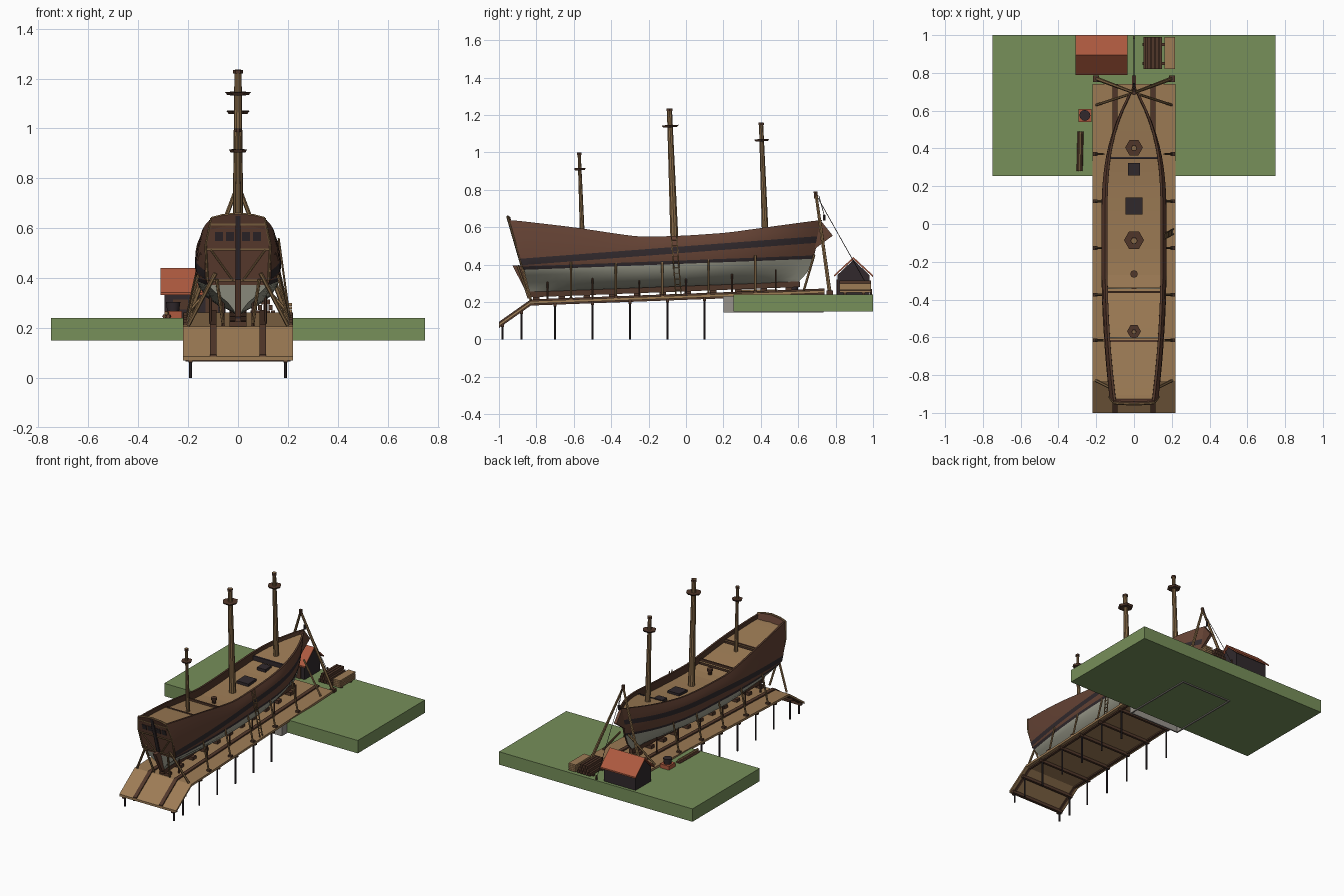
import bpy, bmesh, math
from mathutils import Vector

if "Cube" in bpy.data.objects:
    bpy.data.objects.remove(bpy.data.objects["Cube"])


def material(name, r, g, b):
    m = bpy.data.materials.new(name)
    m.diffuse_color = [(c / 255) ** 2.2 for c in (r, g, b)] + [1]
    m.use_nodes = True
    m.node_tree.nodes["Principled BSDF"].inputs["Base Color"].default_value = m.diffuse_color
    return m


GRASS = material("grass", 118, 142, 90)
PLANK = material("plank_tan", 156, 123, 86)
BROWN = material("hull_brown", 100, 68, 55)
BLACK = material("tarred_black", 52, 45, 48)
GREY = material("tallow_grey", 158, 158, 142)
ROOF = material("roof_tile", 172, 90, 65)
SPAR = material("spar_wood", 134, 106, 73)
STONE = material("stone", 150, 145, 138)
DARK = material("dark_timber", 82, 58, 46)


def mesh(name, verts, faces, *mats, index=None, smooth=None):
    me = bpy.data.meshes.new(name)
    me.from_pydata([tuple(v) for v in verts], [], faces)
    for m in mats:
        me.materials.append(m)
    if index:
        for p, i in zip(me.polygons, index):
            p.material_index = i
    ob = bpy.data.objects.new(name, me)
    bpy.context.collection.objects.link(ob)
    bm = bmesh.new()
    bm.from_mesh(me)
    bmesh.ops.recalc_face_normals(bm, faces=bm.faces)
    bm.to_mesh(me)
    bm.free()
    if smooth:
        bpy.ops.object.select_all(action='DESELECT')
        ob.select_set(True)
        bpy.context.view_layer.objects.active = ob
        bpy.ops.object.shade_smooth_by_angle(angle=math.radians(smooth))
    return ob


CUBE = [(0, 1, 3, 2), (4, 6, 7, 5), (0, 4, 5, 1), (2, 3, 7, 6), (0, 2, 6, 4), (1, 5, 7, 3)]


def box(name, x, y, z, mat, warp=lambda p: p):
    """Box from (low, high) ranges, optionally warped onto the slope or transom."""
    return mesh(name, [warp(Vector((a, b, c))) for a in x for b in y for c in z], CUBE, mat)


def beam(name, a, b, r, mat, r2=None, n=6):
    """Tapered pole between two points."""
    a, b = Vector(a), Vector(b)
    q = (b - a).to_track_quat('Z', 'Y')
    v = [p + q @ Vector((k * math.cos(2 * math.pi * i / n), k * math.sin(2 * math.pi * i / n), 0))
         for p, k in ((a, r), (b, r if r2 is None else r2)) for i in range(n)]
    f = [(i, (i + 1) % n, n + (i + 1) % n, n + i) for i in range(n)]
    return mesh(name, v, f + [tuple(range(n)), tuple(range(n, 2 * n))], mat, smooth=30 if n > 6 else None)


def prism(name, profile, x0, x1, mat, warp=lambda p: p):
    """Side profile of (y, z) points extruded across x."""
    n = len(profile)
    v = [warp(Vector((x, y, z))) for x in (x0, x1) for y, z in profile]
    f = [(i, (i + 1) % n, n + (i + 1) % n, n + i) for i in range(n)]
    return mesh(name, v, f + [tuple(range(n)), tuple(range(n, 2 * n))], mat)


def lerp(pts, t):
    for (a, p), (b, q) in zip(pts, pts[1:]):
        if t <= b:
            return p + (q - p) * max(0, (t - a) / (b - a))
    return pts[-1][1]


def slope(p):
    """Lift onto the inclined slipway."""
    return Vector((p.x, p.y, p.z + 0.235 + 0.038 * p.y))


# Ground, stone footing and slipway
box("ground", (-0.75, 0.75), (0.255, 1), (0.15, 0.24), GRASS)
for s in (-1, 1):
    box("footing_side", sorted((s * 0.19, s * 0.2)), (0.2, 0.735), (0.144, 0.237), STONE)
for y in (0.2, 0.725):
    box("footing_end", (-0.19, 0.19), (y, y + 0.01), (0.144, 0.237), STONE)
ramp = [(-1, 0.085), (-0.83, 0.205), (0.74, 0.263)]
prism("slipway_deck", ramp + [(y, z - 0.015) for y, z in ramp[::-1]], -0.22, 0.22, PLANK)
for s in (-1, 1):
    prism("slipway_rail", [(y, z + 0.009) for y, z in ramp] + ramp[::-1], s * 0.1 - 0.013, s * 0.1 + 0.013, DARK)
    prism("slipway_edge_beam", [(y, z - 0.012) for y, z in ramp] + [(y, z - 0.024) for y, z in ramp[::-1]],
          s * 0.19 - 0.008, s * 0.19 + 0.008, DARK)
for y in (-0.98, -0.88, -0.7, -0.5, -0.3, -0.1, 0.1):
    z = lerp(ramp, y) - 0.014
    for s in (-1, 1):
        beam("piling", (s * 0.19, y, 0), (s * 0.19, y, z), 0.006, BLACK)
    box("slipway_crossbeam", (-0.21, 0.21), (y - 0.008, y + 0.008), (z - 0.02, z), DARK)
for i in range(11):
    y = -0.8 + i * 0.135
    box("keel_block", (-0.035, 0.035), (y - 0.018, y + 0.018), (0, 0.022), DARK, slope)

# Hull: rows of planking lofted from stern to stem
SHEER = [(-0.945, .441), (-0.62, .389), (-0.36, .339), (-0.245, .321), (0, .32), (.22, .327), (.45, .35), (.727, .377)]
STEM = [(.05, .60), (.09, .645), (.2, .69), (.377, .727)]


def hull_y(u, z):
    a = -0.82 - 0.29 * z
    return a + (lerp(STEM, z) - a) * u


def sheer(u):
    return sum(lerp(SHEER, -0.945 + 1.672 * u + d) for d in (-.04, 0, .04)) / 3


def width(u, mid, stern, sharp):
    if u > 0.58:
        return 0.006 + (mid - 0.006) * (1 - ((u - 0.58) / 0.42) ** sharp)
    return mid * (1 - (1 - stern) * max(0, (0.42 - u) / 0.42) ** (2 if sharp > 2 else 1.5))


# row: height rule, half width amidships, stern fraction, bow fullness
ROWS = [(lambda u: .05, .025, .4, 1.5), (lambda u: .068, .085, .2, 1.6), (lambda u: .1, .13, .32, 1.8),
        (lambda u: .14, .157, .58, 2.2), (lambda u: .17, .166, .72, 2.4), (lambda u: .188, .170, .75, 2.5),
        (lambda u: .195 + .06 * u, .172, .77, 2.6), (lambda u: .23 + .06 * u, .171, .78, 2.7),
        (lambda u: (.23 + .06 * u + sheer(u)) / 2, .165, .79, 2.8), (sheer, .153, .70, 2.9)]
ROW_MATS = [0, 0, 0, 0, 2, 1, 2, 1, 1, 3, 3]
N, R = 28, len(ROWS) + 2
verts, faces, index = [], [], []
for s in (1, -1):
    for j in range(N + 1):
        u = j / N
        pts = [(width(u, *row[1:]), row[0](u)) for row in ROWS]
        rim = max(0, pts[-1][0] - 0.013)
        pts += [(rim, sheer(u)), (rim, sheer(u) - 0.07)]
        verts += [slope(Vector((s * x, hull_y(u, z), z))) for x, z in pts]
half = (N + 1) * R
for o in (0, half):
    for j in range(N):
        for k in range(R - 1):
            a = o + j * R + k
            faces.append((a, a + 1, a + R + 1, a + R))
            index.append(ROW_MATS[k])
for j in range(N):
    faces.append((j * R, j * R + R, half + j * R + R, half + j * R))
    index.append(0)
for base, cols in ((0, ROW_MATS), (N * R, [3] * R)):  # transom and stem
    for k in range(R - 3):
        a, b = base + k, half + base + k
        faces.append((a, a + 1, b + 1, b))
        index.append(0 if cols[k] == 0 else (1 if base == 0 else 3))
mesh("hull", verts, faces, GREY, BROWN, BLACK, DARK, index=index, smooth=25)

# Decks, each stepped against the sheer
for name, y0, y1, drop in (("poop_deck", -.945, -.62, .028), ("quarter_deck", -.62, -.36, .04),
                           ("main_deck", -.36, .35, .052), ("fore_deck", .35, .727, .025)):
    v, n = [], 10
    for i in range(n + 1):
        u = (y0 + (y1 - y0) * i / n + .945) / 1.672
        z = sheer(u) - drop
        x = max(0.002, width(u, *ROWS[-1][1:]) - .008)
        v += [slope(Vector((s * x, hull_y(u, z), z))) for s in (1, -1)]
    mesh(name, v, [(2 * i, 2 * i + 1, 2 * i + 3, 2 * i + 2) for i in range(n)], PLANK)
for y, x, mat in ((-.62, .135, DARK), (-.36, .145, DARK), (.35, .135, BLACK)):
    z = lerp(SHEER, y)
    box("deck_bulkhead", (-x, x), (y - .006, y + .006), (z - .07, z - .022), mat, slope)

# Keel, beak and rudder
box("keel", (-.013, .013), (-.84, .61), (.022, .052), DARK, slope)
prism("beak", [(.70, .625), (.725, .63), (.785, .555), (.69, .485)], -.01, .01, BROWN)
prism("rudder", [(-.928, .395), (-.87, .395), (-.815, .245), (-.85, .245)], -.012, .012, BROWN)


# Transom details lie on the raked stern face
def rake(p):
    return Vector((p.x, -0.82 - 0.29 * (p.z - 0.2) + p.y, p.z))


for x in (-.076, -.032, .032, .076):
    box("stern_window", (x - .016, x + .016), (-.004, .002), (.548, .584), BLACK, rake)
box("stern_post", (-.011, .011), (-.009, .002), (.23, .65), BLACK, rake)
for z, x in ((.515, .128), (.39, .115), (.615, .115)):
    box("stern_moulding", (-x, x), (-.006, .002), (z - .004, z + .004), SPAR, rake)
for s in (-1, 1):
    beam("stern_corner_trim", rake(Vector((s * .107, -.002, .64))), rake(Vector((s * .13, -.002, .53))), .005, SPAR)
    beam("stern_corner_trim", rake(Vector((s * .13, -.002, .53))), rake(Vector((s * .122, -.002, .39))), .005, SPAR)
    beam("stern_brace", rake(Vector((s * .02, -.003, .39))), rake(Vector((s * .11, -.003, .515))), .004, SPAR)
arch = [(-.107, .64), (-.06, .652), (0, .658), (.06, .652), (.107, .64)]
v = [rake(Vector((x, dy, z + dz))) for x, z in arch for dy, dz in ((-.008, 0), (.012, 0), (.012, -.045), (-.002, -.045))]
f = [(4 * i + k, 4 * i + (k + 1) % 4, 4 * i + 4 + (k + 1) % 4, 4 * i + 4 + k) for i in range(4) for k in range(4)]
mesh("taffrail", v, f + [(0, 1, 2, 3), (16, 17, 18, 19)], BROWN)
for a, b in zip(arch, arch[1:]):
    beam("taffrail_cap", rake(Vector((a[0], 0, a[1]))), rake(Vector((b[0], 0, b[1]))), .006, SPAR)

# Masts with hexagonal tops and caps
for name, y, base, top, plat, r, pr in (("mizzen", -.553, .52, 1.0, .91, .014, .037),
                                        ("main", -.06, .48, 1.235, 1.14, .023, .053),
                                        ("fore", .425, .53, 1.16, 1.065, .019, .047)):
    def at(z):
        return (0, y - .038 * (z - base), z)
    beam(name + "_mast", at(base), at(top), r, SPAR, r * .62, 10)
    # rotated so a corner points to each side
    platform = beam(name + "_top", (0, 0, -.006), (0, 0, .006), pr * .8, DARK, pr)
    platform.location = at(plat)
    platform.rotation_euler.x = .038
    beam(name + "_cap", at(top - .014), at(top), r * .62 + .005, DARK)

# Hatches, capstan and hull ladder
for y, h in ((.29, .033), (.095, .045)):
    z = lerp(SHEER, y) - .055
    box("hatch", (-h, h), (y - h, y + h), (z, z + .02), BLACK, slope)
beam("capstan", (0, -.265, .49), (0, -.265, .525), .012, DARK, .014, 10)
beam("capstan_head", (0, -.265, .525), (0, -.265, .54), .02, DARK, n=10)
foot, head = Vector((.208, -.04, .235)), Vector((.163, -.065, .56))
for d in (-.014, .014):
    o = Vector((0, d, 0))
    beam("ladder_rail", foot + o, head + o, .004, SPAR)
for i in range(1, 11):
    p = foot.lerp(head, i / 11)
    beam("ladder_rung", p - Vector((0, .014, 0)), p + Vector((0, .014, 0)), .0025, SPAR)

# Shores propping the hull, and the sheer legs at the bow
for s in (-1, 1):
    for y in (-.615, -.375, -.127, .12, .37):
        z = lerp(ramp, y)
        beam("side_shore", (s * .205, y, z), (s * .16, y, z + .2), .006, SPAR)
        box("shore_foot", (s * .205 - .013, s * .205 + .013), (y - .01, y + .01), (z, z + .012), DARK)
    for y in (-.74, -.5, -.25, 0, .245, .48):
        z = lerp(ramp, y)
        x = .11 if abs(y) < .6 else .06
        beam("bilge_shore", (s * x, y, z), (s * x, y, z + .12), .006, DARK)
    beam("stern_shore", (s * .2, -.83, .21), (s * .09, -.885, .42), .008, SPAR)
    beam("stern_prop", (s * .06, -.84, .22), (s * .085, -.9, .395), .007, SPAR)
    beam("bow_shore", (s * .2, .63, .262), (s * .03, .685, .45), .007, SPAR)
    beam("sheer_leg", (s * .2, .77, .24), (0, .695, .775), .011, SPAR, .008)
    box("sheer_leg_foot", (s * .2 - .016, s * .2 + .016), (.752, .785), (.24, .262), DARK)
beam("sheer_leg_lashing", (0, .695, .755), (0, .693, .79), .012, DARK)
beam("guy_rope", (0, .695, .775), (0, .99, .25), .0018, BLACK, n=4)
beam("guy_stake", (0, .99, .235), (0, .99, .27), .006, DARK)
beam("hoist_rope", (0, .71, .77), (0, .74, .66), .0018, BLACK, n=4)
beam("hoist_block", (0, .74, .635), (0, .74, .665), .008, BLACK)

# Hut with a tiled gable roof
prism("hut_walls", [(.81, .24), (.98, .24), (.98, .345), (.895, .425), (.81, .345)], -.295, -.05, BLACK)
prism("hut_roof", [(.79, .343), (.895, .44), (1, .343), (1, .333), (.895, .428), (.79, .333)], -.31, -.035, ROOF)
box("hut_door", (-.13, -.08), (.804, .812), (.24, .32), DARK)
box("hut_window", (-.26, -.2), (.804, .812), (.275, .315), DARK)

# Timber stacks, forge and spare planks
for layer in range(3):
    for i in range(5 - layer):
        x = .058 + (i + layer * .5) * .0208
        z = .25 + layer * .022
        box("stacked_timber", (x - .008, x + .008), (.82, .99), (z, z + .02), DARK)
for y in (.85, .95):
    box("stack_bearer", (.045, .215), (y - .008, y + .008), (.24, .25), DARK)
for k in range(4):
    box("sawn_plank", (.162, .217), (.82, .99), (.25 + k * .013, .261 + k * .013), PLANK)
box("forge_hearth", (-.295, -.225), (.54, .61), (.24, .268), ROOF)
beam("forge_kettle", (-.26, .575, .268), (-.26, .575, .305), .024, BLACK, .029, 12)
for d, z in ((-.008, .24), (.008, .24), (0, .253)):
    beam("spare_spar", (-.288 + d, .28, z + .007), (-.283 + d, .49, z + .007), .008, SPAR if z > .25 else BROWN)
